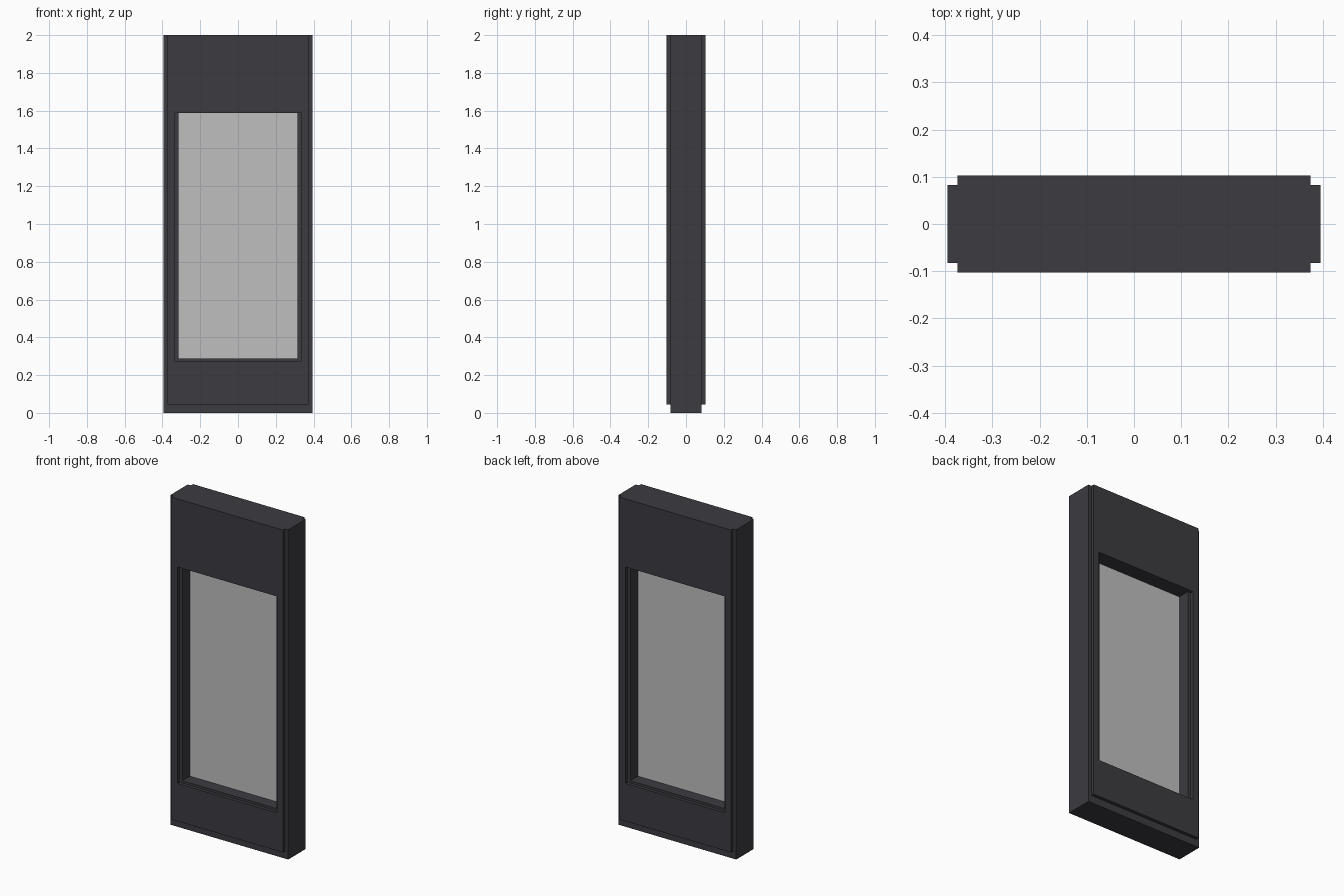
import bpy
import bmesh

cube = bpy.data.objects.get("Cube")
if cube:
    bpy.data.objects.remove(cube, do_unlink=True)


def make_material(name, rgb):
    mat = bpy.data.materials.new(name)
    mat.use_nodes = True
    color = (*rgb, 1.0)
    mat.diffuse_color = color
    bsdf = mat.node_tree.nodes["Principled BSDF"]
    bsdf.inputs["Base Color"].default_value = color
    bsdf.inputs["Roughness"].default_value = 0.6
    return mat


def finish(name, bm, mat):
    bmesh.ops.recalc_face_normals(bm, faces=bm.faces)
    mesh = bpy.data.meshes.new(name)
    bm.to_mesh(mesh)
    bm.free()
    mesh.materials.append(mat)
    obj = bpy.data.objects.new(name, mesh)
    bpy.context.collection.objects.link(obj)
    return obj


def loop(bm, rect, y):
    """Four corners of a rectangle (half width, bottom, top) at depth y."""
    w, z0, z1 = rect
    return [bm.verts.new(p) for p in ((-w, y, z0), (w, y, z0), (w, y, z1), (-w, y, z1))]


def rect_frame(name, outer, inner, y0, y1, mat):
    """Rectangular slab with a rectangular opening."""
    bm = bmesh.new()
    loops = [loop(bm, outer, y0), loop(bm, outer, y1),
             loop(bm, inner, y1), loop(bm, inner, y0)]
    for k in range(4):
        a, b = loops[k], loops[(k + 1) % 4]
        for i in range(4):
            j = (i + 1) % 4
            bm.faces.new((a[i], a[j], b[j], b[i]))
    return finish(name, bm, mat)


def slab(name, rect, y0, y1, mat):
    bm = bmesh.new()
    a, b = loop(bm, rect, y0), loop(bm, rect, y1)
    bm.faces.new(a)
    bm.faces.new(b)
    for i in range(4):
        j = (i + 1) % 4
        bm.faces.new((a[i], a[j], b[j], b[i]))
    return finish(name, bm, mat)


dark = make_material("dark grey", (0.045, 0.043, 0.051))
pale = make_material("light grey glass", (0.52, 0.52, 0.52))

CORE_Y, FACE_Y = 0.083, 0.103
CORE_OPENING = (0.315, 0.288, 1.587)

# Main body of the door
rect_frame("door_core", (0.395, 0.0, 2.0), CORE_OPENING, -CORE_Y, CORE_Y, dark)

# Raised facings, front and back, with a slightly wider opening
for name, side in (("front_facing", -1), ("back_facing", 1)):
    rect_frame(name, (0.374, 0.045, 2.0), (0.335, 0.274, 1.587),
               side * CORE_Y, side * FACE_Y, dark)

# Window pane in the middle of the opening
slab("window_pane", CORE_OPENING, -0.01, 0.01, pale)
